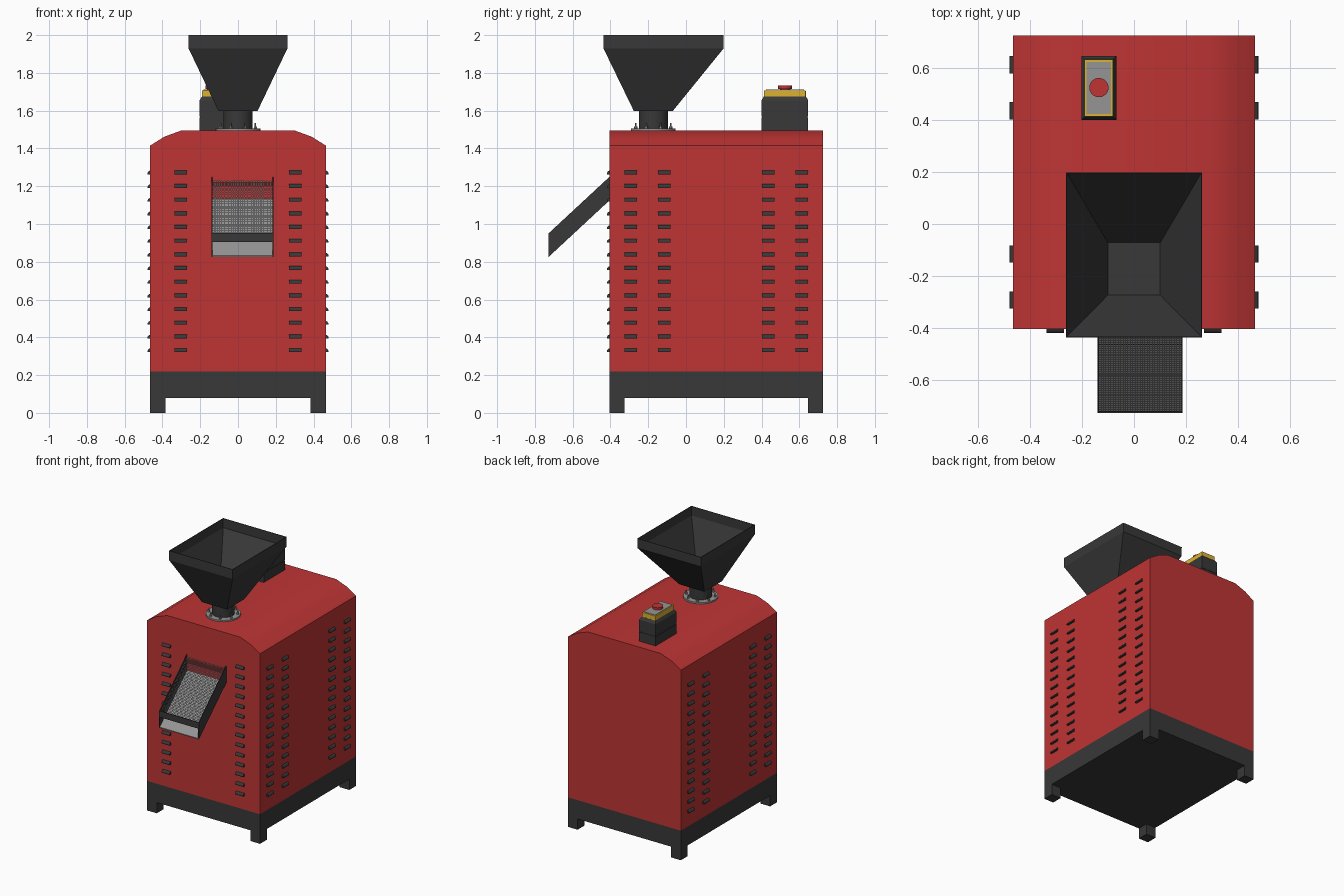
import bpy, bmesh
from math import pi, cos, sin, radians
from mathutils import Matrix, Vector

if "Cube" in bpy.data.objects:
    bpy.data.objects.remove(bpy.data.objects["Cube"])


def material(name, r, g, b):
    m = bpy.data.materials.new(name)
    m.diffuse_color = (r, g, b, 1)
    m.use_nodes = True
    m.node_tree.nodes["Principled BSDF"].inputs["Base Color"].default_value = m.diffuse_color
    return m


RED = material("red_paint", 0.52, 0.035, 0.035)
DARK = material("dark_steel", 0.04, 0.04, 0.04)
YELLOW = material("yellow_plastic", 0.72, 0.45, 0.03)
STEEL = material("bare_steel", 0.3, 0.3, 0.3)


def finish(name, bm, mat, smooth=None, recalc=True):
    if recalc:
        bmesh.ops.recalc_face_normals(bm, faces=bm.faces)
    me = bpy.data.meshes.new(name)
    bm.to_mesh(me)
    bm.free()
    ob = bpy.data.objects.new(name, me)
    bpy.context.collection.objects.link(ob)
    me.materials.append(mat)
    if smooth:
        bpy.ops.object.select_all(action='DESELECT')
        ob.select_set(True)
        bpy.context.view_layer.objects.active = ob
        bpy.ops.object.shade_smooth_by_angle(angle=radians(smooth))
    return ob


def add_box(bm, x, y, z):
    size = [b - a for a, b in (x, y, z)]
    mid = [(a + b) / 2 for a, b in (x, y, z)]
    bmesh.ops.create_cube(bm, size=1, matrix=Matrix.Translation(mid) @ Matrix.Diagonal((*size, 1)))


def box(name, x, y, z, mat, bevel=0):
    bm = bmesh.new()
    add_box(bm, x, y, z)
    if bevel:
        bmesh.ops.bevel(bm, geom=bm.edges[:], offset=bevel, segments=2, affect='EDGES', profile=0.5)
    return finish(name, bm, mat)


def add_cyl(bm, x, y, z0, z1, r, n=48, r2=None):
    bmesh.ops.create_cone(bm, cap_ends=True, segments=n, radius1=r, radius2=r2 or r, depth=z1 - z0,
                          matrix=Matrix.Translation((x, y, (z0 + z1) / 2)))


def cyl(name, *args, mat):
    bm = bmesh.new()
    add_cyl(bm, *args)
    return finish(name, bm, mat, 35)


def prism(bm, pts, vec):
    """Extrude a closed 3D outline along a vector."""
    f = bm.faces.new([bm.verts.new(p) for p in pts])
    r = bmesh.ops.extrude_face_region(bm, geom=[f])
    bmesh.ops.translate(bm, vec=vec, verts=[v for v in r['geom'] if isinstance(v, bmesh.types.BMVert)])


def rect(bm, x, y, z):
    return [bm.verts.new(p) for p in ((x[0], y[0], z), (x[1], y[0], z), (x[1], y[1], z), (x[0], y[1], z))]


X, Y0, Y1 = 0.465, -0.405, 0.725

# Cabinet with curved shoulders
half = [(X, 0.22), (X, 1.415), (0.39, 1.462), (0.30, 1.495)]
outline = half + [(-x, z) for x, z in reversed(half)]
bm = bmesh.new()
prism(bm, [(x, Y0, z) for x, z in outline], (0, Y1 - Y0, 0))
finish("cabinet", bm, RED, 35)

# Base frame and four feet
box("base_frame", (-X, X), (Y0, Y1), (0.08, 0.22), DARK)
for side, sx in (("left", -1), ("right", 1)):
    for end, y in (("front", Y0), ("back", Y1 - 0.08)):
        xs = sorted((sx * X, sx * (X - 0.08)))
        box(f"{end}_{side}_foot", xs, (y, y + 0.08), (0, 0.08), DARK)


# Louvre columns: small hooded vents, 14 to a column
def louvres(name, origin, angle):
    bm = bmesh.new()
    for i in range(14):
        z = 0.322 + i * 0.0724
        prism(bm, [(-0.033, 0, z), (-0.033, -0.014, z), (-0.033, -0.014, z + 0.007),
                   (-0.033, -0.008, z + 0.016), (-0.033, 0, z + 0.02)], (0.066, 0, 0))
    bm.transform(Matrix.Translation(origin) @ Matrix.Rotation(angle, 4, 'Z'))
    finish(name, bm, DARK)


for side, sx in (("left", -1), ("right", 1)):
    louvres(f"front_{side}_louvres", Vector((sx * 0.303, Y0, 0)), 0)
    for i, y in enumerate((-0.293, -0.116, 0.436, 0.613)):
        louvres(f"{side}_side_louvres_{i + 1}", Vector((sx * X, y, 0)), sx * pi / 2)

# Open hopper: rim, taper and floor as one thin sheet
HX, HY = 0, -0.173
bm = bmesh.new()
rings = [rect(bm, (-0.26, 0.26), (-0.435, 0.197), 2.0),
         rect(bm, (-0.26, 0.26), (-0.435, 0.197), 1.93),
         rect(bm, (-0.102, 0.102), (-0.275, -0.071), 1.60)]
for a, b in zip(rings, rings[1:]):
    for i in range(4):
        j = (i + 1) % 4
        bm.faces.new((a[i], b[i], b[j], a[j]))
bm.faces.new(rings[-1])
hopper = finish("hopper", bm, DARK)
sol = hopper.modifiers.new("sheet", 'SOLIDIFY')
sol.thickness = 0.005
sol.offset = 0

# Neck, flange and bolts under the hopper
cyl("hopper_neck", HX, HY, 1.49, 1.604, 0.077, mat=DARK)
cyl("neck_flange", HX, HY, 1.49, 1.506, 0.118, mat=STEEL)
bm = bmesh.new()
for i in range(8):
    a = (i + 0.5) * pi / 4
    x, y = HX + 0.1 * cos(a), HY + 0.1 * sin(a)
    add_cyl(bm, x, y, 1.504, 1.516, 0.009, 6)
    add_cyl(bm, x, y, 1.514, 1.535, 0.004, 10)
finish("flange_bolts", bm, STEEL)

# Discharge chute: sloped side walls, floor, front bar and perforated cover
CX0, CX1, F = -0.14, 0.187, -0.728
SLOPE = 0.30 / 0.323


def sloped_slab(name, x0, x1, top, bottom, mat):
    """Slab following the chute; top and bottom are heights at its front end."""
    bm = bmesh.new()
    rise = SLOPE * (Y0 - F)
    prism(bm, [(x0, F, bottom), (x0, F, top), (x0, Y0, top + rise), (x0, Y0, bottom + rise)], (x1 - x0, 0, 0))
    finish(name, bm, mat)


sloped_slab("chute_left_wall", CX0, CX0 + 0.005, 0.95, 0.825, DARK)
sloped_slab("chute_right_wall", CX1 - 0.005, CX1, 0.95, 0.825, DARK)
sloped_slab("chute_floor", CX0 + 0.004, CX1 - 0.004, 0.832, 0.825, STEEL)
box("chute_front_bar", (CX0, CX1), (F, F + 0.006), (0.905, 0.952), DARK)

bm = bmesh.new()
bmesh.ops.create_grid(bm, x_segments=34, y_segments=44, size=0.5)
inner = bm.faces[:]
bmesh.ops.inset_individual(bm, faces=inner, thickness=0.0045)
bmesh.ops.delete(bm, geom=inner, context='FACES')
for v in bm.verts:
    y = F + (v.co.y + 0.5) * (Y0 - F)
    v.co = ((CX0 + CX1) / 2 + v.co.x * (CX1 - CX0 - 0.008), y, 0.93 + SLOPE * (y - F))
finish("chute_mesh_cover", bm, STEEL, recalc=False)

# Control box with yellow emergency-stop plate
box("control_box_base", (-0.203, -0.068), (0.40, 0.647), (1.49, 1.564), DARK)
box("control_box_seam", (-0.2, -0.071), (0.403, 0.644), (1.56, 1.57), DARK)
bm = bmesh.new()
rings = [rect(bm, (-0.203 + d, -0.068 - d), (0.40 + d, 0.647 - d), z)
         for d, z in ((0, 1.568), (0, 1.655), (0.012, 1.675))]
for a, b in zip(rings, rings[1:]):
    for i in range(4):
        j = (i + 1) % 4
        bm.faces.new((a[i], a[j], b[j], b[i]))
bm.faces.new(rings[0])
bm.faces.new(rings[-1])
finish("control_box_lid", bm, DARK)
box("stop_plate", (-0.191, -0.08), (0.413, 0.634), (1.67, 1.708), YELLOW, 0.003)
box("stop_panel", (-0.183, -0.088), (0.423, 0.624), (1.70, 1.711), STEEL)
cyl("stop_button_stem", -0.135, 0.525, 1.705, 1.718, 0.028, mat=RED)
cyl("stop_button", -0.135, 0.525, 1.715, 1.732, 0.037, mat=RED)
